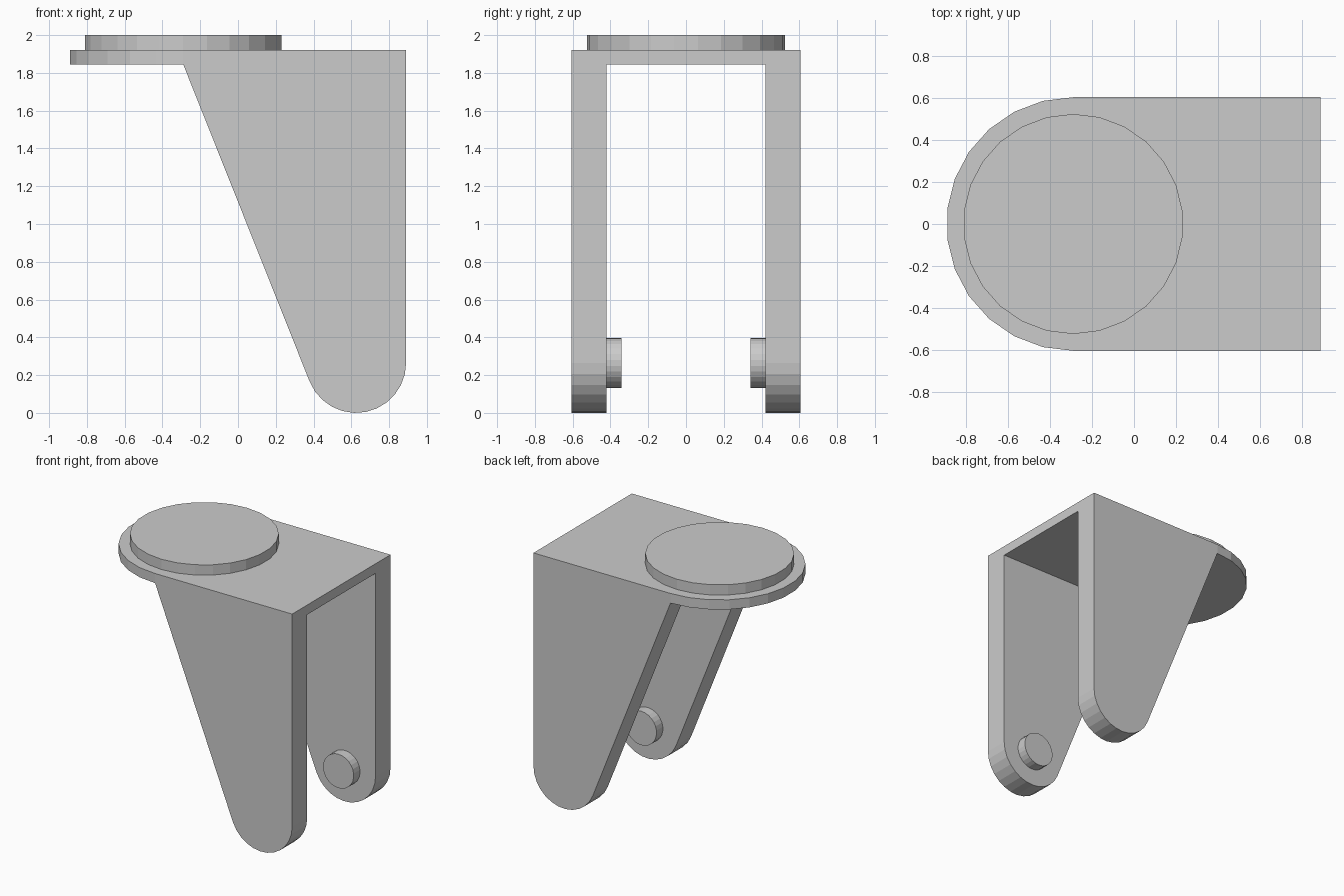
import bpy, bmesh
from math import sin, cos, radians

if "Cube" in bpy.data.objects:
    bpy.data.objects.remove(bpy.data.objects["Cube"])

SIDES = 26          # facets of a full circle
AX, AZ = 0.625, 0.265   # wheel axle position
SX = -0.29          # swivel centre


def arc(cx, cy, r, start, end, n):
    """Points on an arc, angles in degrees."""
    angles = [radians(start + (end - start) * i / n) for i in range(n + 1)]
    return [(cx + r * cos(a), cy + r * sin(a)) for a in angles]


def prism(name, points, place, lo, hi):
    """Extrude a 2D profile from lo to hi; place maps (u, v, depth) to xyz."""
    bm = bmesh.new()
    rings = [[bm.verts.new(place(u, v, d)) for u, v in points] for d in (lo, hi)]
    bm.faces.new(rings[0])
    bm.faces.new(rings[1])
    n = len(points)
    for i in range(n):
        j = (i + 1) % n
        bm.faces.new((rings[0][i], rings[0][j], rings[1][j], rings[1][i]))
    bmesh.ops.recalc_face_normals(bm, faces=bm.faces)
    mesh = bpy.data.meshes.new(name)
    bm.to_mesh(mesh)
    bm.free()
    obj = bpy.data.objects.new(name, mesh)
    bpy.context.collection.objects.link(obj)
    return obj


def boolean(obj, cutter, operation):
    mod = obj.modifiers.new(operation.lower(), 'BOOLEAN')
    mod.operation = operation
    mod.solver = 'EXACT'
    mod.object = cutter
    cutter.hide_render = True
    bpy.context.view_layer.objects.active = obj
    bpy.ops.object.modifier_apply(modifier=mod.name)
    bpy.data.objects.remove(cutter)


def from_side(u, v, d):
    return (u, d, v)


def from_top(u, v, d):
    return (u, v, d)


# Fork: side profile of plate and tapered leg, ending in a rounded foot
side = [(-1.0, 1.845), (-1.0, 1.92), (0.89, 1.92)]
side += arc(AX, AZ, 0.265, 360, 201.8, 12)
side += [(SX, 1.845)]
fork = prism("fork", side, from_side, -0.8, 0.8)

# Trim the fork to its plan outline: square front, half-round back
plan = [(1.2, -0.605), (1.2, 0.605)] + arc(SX, 0, 0.605, 90, 270, SIDES // 2)
boolean(fork, prism("plan_trim", plan, from_top, -0.5, 2.5), 'INTERSECT')

# Open the gap between the two legs
gap = [(-1.2, -0.42), (1.2, -0.42), (1.2, 0.42), (-1.2, 0.42)]
boolean(fork, prism("leg_gap", gap, from_top, -0.5, 1.845), 'DIFFERENCE')

# Swivel disc on top of the plate
disc = arc(SX, 0, 0.525, 90, 450, SIDES)[:-1]
prism("swivel_disc", disc, from_top, 1.92, 2.0)

# Short axle stubs on the inner leg faces
stub = arc(AX, AZ, 0.132, 90, 450, SIDES)[:-1]
for label, s in (("front", -1), ("back", 1)):
    prism(label + "_axle_stub", stub, from_side, s * 0.42, s * 0.342)
